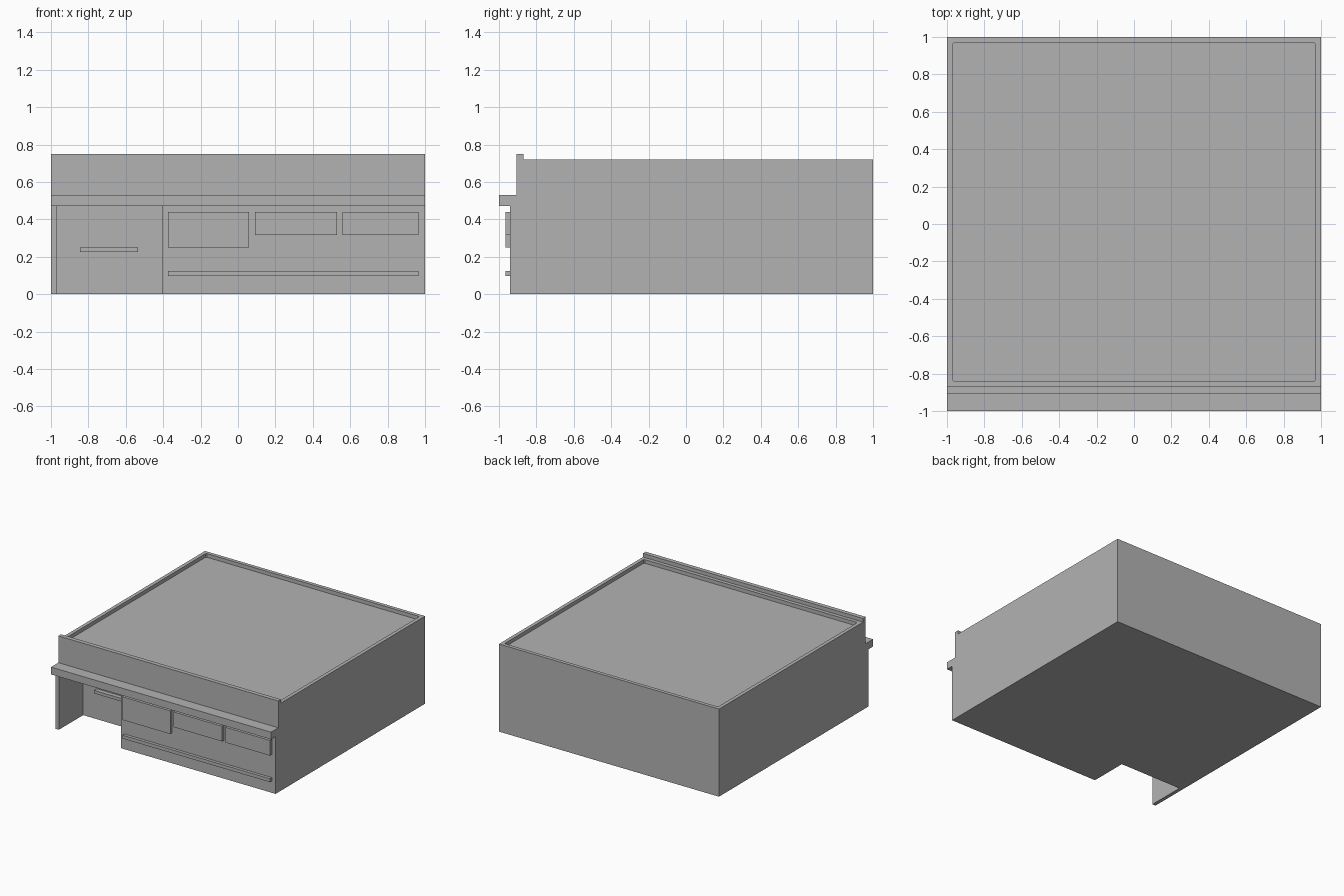
import bpy
import bmesh
from mathutils import Vector

cube = bpy.data.objects.get("Cube")
if cube:
    bpy.data.objects.remove(cube, do_unlink=True)

grey = bpy.data.materials.new("plain_grey")
grey.use_nodes = True
colour = (0.45, 0.45, 0.45, 1)
grey.diffuse_color = colour
grey.node_tree.nodes["Principled BSDF"].inputs["Base Color"].default_value = colour


def prism(name, points, sweep):
    """Extrude a flat outline of 3D points along a vector."""
    bm = bmesh.new()
    face = bm.faces.new([bm.verts.new(p) for p in points])
    moved = bmesh.ops.extrude_face_region(bm, geom=[face])["geom"]
    verts = [v for v in moved if isinstance(v, bmesh.types.BMVert)]
    bmesh.ops.translate(bm, verts=verts, vec=Vector(sweep))
    # The starting face stays as the closing cap
    bmesh.ops.recalc_face_normals(bm, faces=bm.faces[:])
    mesh = bpy.data.meshes.new(name)
    bm.to_mesh(mesh)
    bm.free()
    mesh.materials.append(grey)
    obj = bpy.data.objects.new(name, mesh)
    bpy.context.collection.objects.link(obj)
    return obj


def box(name, x0, x1, y0, y1, z0, z1):
    outline = [(x0, y0, z0), (x1, y0, z0), (x1, y1, z0), (x0, y1, z0)]
    return prism(name, outline, (0, 0, z1 - z0))


FRONT, ENTRY, LEDGE = -0.94, -0.625, 0.47

# Ground storey with the entrance recess and its thin side wall
footprint = [(-1, 1), (-1, FRONT), (-0.97, FRONT), (-0.97, ENTRY),
             (-0.405, ENTRY), (-0.405, FRONT), (1, FRONT), (1, 1)]
prism("ground_storey", [(x, y, 0) for x, y in footprint], (0, 0, LEDGE))

# Upper storey: canopy ledge, set-back front and raised parapet in one profile
profile = [(1, LEDGE), (-1, LEDGE), (-1, 0.53), (-0.905, 0.53),
           (-0.905, 0.75), (-0.87, 0.75), (-0.87, 0.72), (1, 0.72)]
upper = prism("upper_storey", [(-1, y, z) for y, z in profile], (2, 0, 0))

# Sunken flat roof with slightly clipped corners
x, y0, y1, c = 0.97, -0.84, 0.97, 0.008
tray = [(-x + c, y0), (x - c, y0), (x, y0 + c), (x, y1 - c),
        (x - c, y1), (-x + c, y1), (-x, y1 - c), (-x, y0 + c)]
cutter = prism("roof_cutter", [(a, b, 0.69) for a, b in tray], (0, 0, 0.2))
cutter.hide_render = True
cut = upper.modifiers.new("sunken_roof", "BOOLEAN")
cut.operation = "DIFFERENCE"
cut.solver = "EXACT"
cut.object = cutter
bpy.context.view_layer.objects.active = upper
bpy.ops.object.modifier_apply(modifier=cut.name)
bpy.data.objects.remove(cutter, do_unlink=True)

# Raised front panels and the long rail below them
for name, left, right, low, high in [
        ("large_front_panel", -0.375, 0.06, 0.25, 0.44),
        ("middle_front_panel", 0.09, 0.53, 0.315, 0.44),
        ("end_front_panel", 0.56, 0.965, 0.315, 0.44),
        ("front_rail", -0.375, 0.965, 0.097, 0.125)]:
    box(name, left, right, FRONT - 0.025, FRONT, low, high)

# Short bar on the back wall of the entrance recess
box("recess_bar", -0.845, -0.535, ENTRY - 0.035, ENTRY, 0.225, 0.25)
